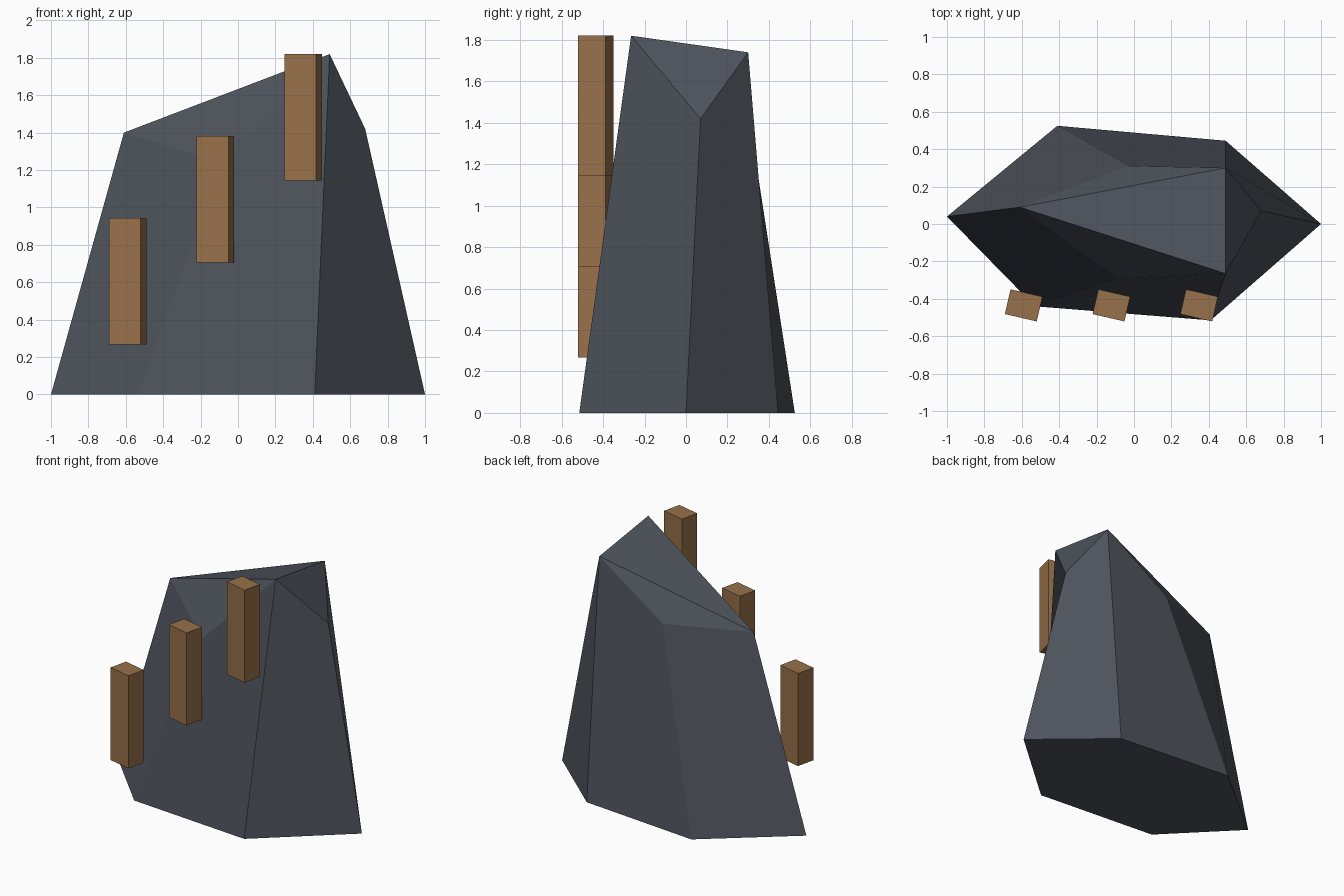
import bpy, bmesh, math

if "Cube" in bpy.data.objects:
    bpy.data.objects.remove(bpy.data.objects["Cube"])


def material(name, rgb):
    m = bpy.data.materials.new(name)
    m.diffuse_color = (*rgb, 1)
    m.use_nodes = True
    m.node_tree.nodes["Principled BSDF"].inputs["Base Color"].default_value = m.diffuse_color
    return m


def finish(name, bm, mat):
    bmesh.ops.recalc_face_normals(bm, faces=bm.faces)
    me = bpy.data.meshes.new(name)
    bm.to_mesh(me)
    bm.free()
    me.materials.append(mat)
    ob = bpy.data.objects.new(name, me)
    bpy.context.collection.objects.link(ob)
    return ob


stone = material("slate_grey", (0.075, 0.086, 0.105))
wood = material("wood_brown", (0.31, 0.165, 0.07))

# Rock: a six-sided loft from the ground outline to an uneven top outline
base = [(-1, .04), (-.53, -.44), (.41, -.515), (1, 0), (.49, .445), (-.41, .525)]
top = [(-.61, .09, 1.40), (-.09, -.29, 1.24), (.49, -.265, 1.82),
       (.68, .07, 1.42), (.49, .30, 1.74), (-.03, .31, 1.39)]
bm = bmesh.new()
b = [bm.verts.new((x, y, 0)) for x, y in base]
t = [bm.verts.new(p) for p in top]
bm.faces.new(b[::-1])
for i in range(6):
    j = (i + 1) % 6
    bm.faces.new((b[i], b[j], t[j], t[i]))
# Top: a middle triangle with three sloping corner facets
bm.faces.new((t[0], t[2], t[4]))
for i in (0, 2, 4):
    bm.faces.new((t[i], t[i + 1], t[(i + 2) % 6]))
finish("rock", bm, stone)

# Wooden posts climbing the front of the rock
for i in range(3):
    bm = bmesh.new()
    bmesh.ops.create_cube(bm, size=1)
    bmesh.ops.scale(bm, vec=(.175, .136, .676), verts=bm.verts)
    post = finish(f"wooden_post_{i + 1}", bm, wood)
    post.location = (-.59 + .469 * i, -.435, .606 + .438 * i)
    post.rotation_euler.z = math.radians(-13)
